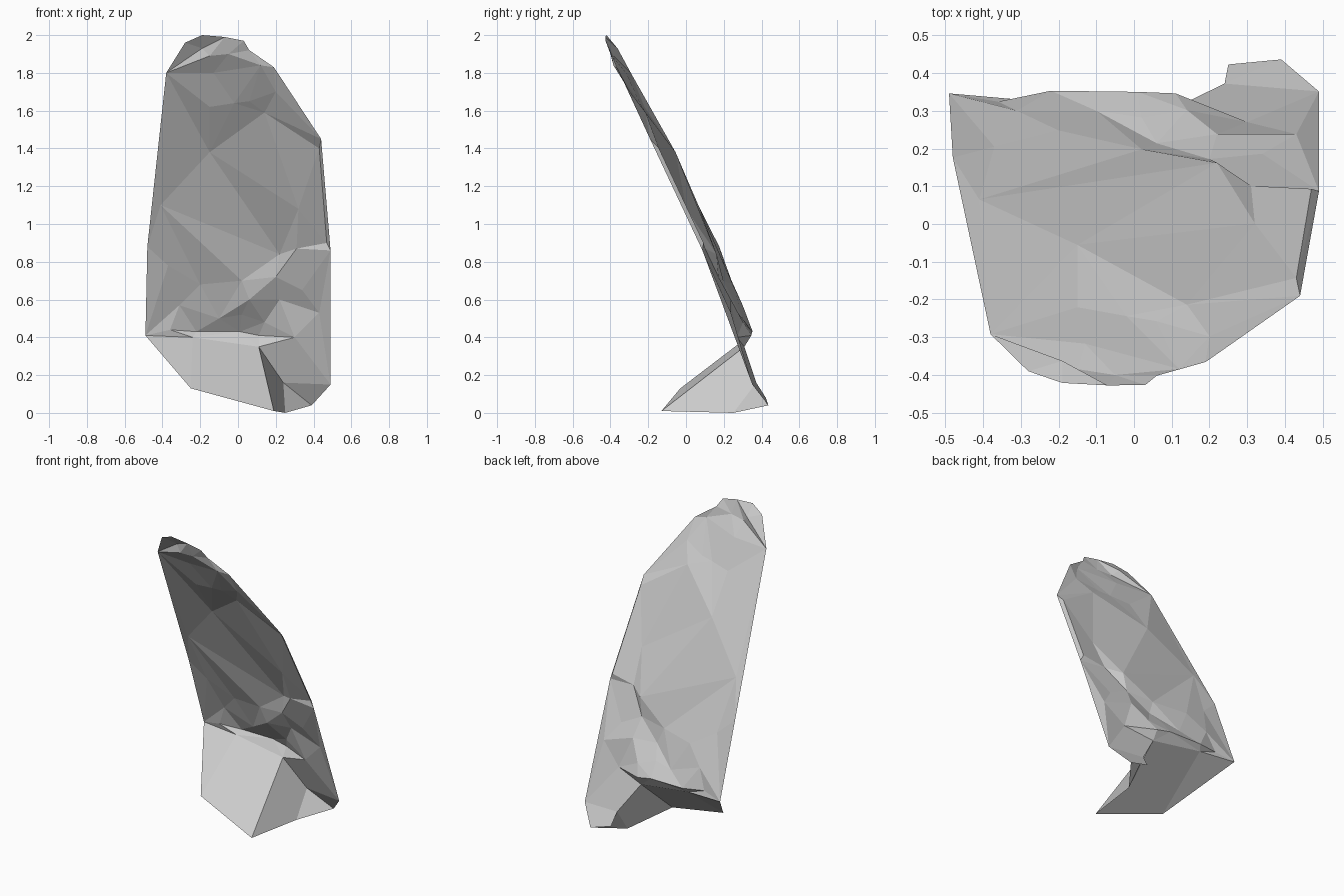
import bpy
from mathutils import Vector
from mathutils.geometry import delaunay_2d_cdt

cube = bpy.data.objects.get("Cube")
if cube:
    bpy.data.objects.remove(cube, do_unlink=True)

# One plain grey for the whole sheet
grey = bpy.data.materials.new("plain grey")
grey.use_nodes = True
colour = (0.6, 0.6, 0.6, 1)
grey.diffuse_color = colour
grey.node_tree.nodes["Principled BSDF"].inputs["Base Color"].default_value = colour

# Side profile of the leaning slab, as (height, depth)
lean_profile = [(0, .48), (.04, .475), (.15, .4), (.4, .3), (.6, .24),
                (.9, .12), (1.4, -.12), (1.8, -.33), (2, -.44)]


def lean_depth(height):
    """Interpolate the depth of the leaning slab at a given height."""
    for (low, near), (high, far) in zip(lean_profile, lean_profile[1:]):
        if height <= high:
            return near + (far - near) * (height - low) / (high - low)
    return lean_profile[-1][1]


def on_slab(across, height, lift=0):
    """Place a point on the slab, which is also slightly twisted."""
    return Vector((across, lean_depth(height) - across / 10 + lift, height))


def make_sheet(name, points, faces):
    """Create a flat-shaded mesh object from points and faces."""
    mesh = bpy.data.meshes.new(name)
    mesh.from_pydata(points, [], faces)
    mesh.materials.append(grey)
    mesh.update()
    sheet = bpy.data.objects.new(name, mesh)
    bpy.context.collection.objects.link(sheet)
    return sheet


# Corners shared by the slab and the folded foot
left_corner, hem, right_corner = (-.49, .41), (-.24, .4), (.11, .35)
notch, heel = (.24, .16), (.39, .04)

# Slab outline, running round from the lower left corner
outline = [left_corner, hem, right_corner, notch, (.25, .08), heel,
           (.49, .15), (.49, .86), (.44, 1.45), (.19, 1.83), (.06, 1.92),
           (.03, 1.97), (-.07, 1.99), (-.19, 2), (-.28, 1.96),
           (-.38, 1.8), (-.48, .88)]

# Crumples: points grouped by how far they stand out of the slab
crumples = {
    "hem_lumps": (.06, [(.11, .41), (.01, .43)]),
    "high_ridges": (.04, [(-.15, 1.38), (.22, .84), (-.22, .43),
                          (.14, .48)]),
    "low_ridges": (.02, [(.43, 1.4), (.14, 1.59), (.02, .52), (-.2, .68),
                         (.22, .6), (-.31, .57), (.43, .53), (.47, .9),
                         (-.1, .5), (-.19, 1.93)]),
    "level_points": (0, [(.2, .72), (-.41, 1.1), (.02, .7), (-.15, 1.62),
                         (.2, 1.7), (-.36, .44), (.3, .4), (.32, 1.08),
                         (.31, .87), (.34, .65), (-.13, 1.8), (.06, 1.65),
                         (-.37, .78), (-.02, 1.64), (-.1, 1.68)]),
    "hollows": (-.02, [(.06, .6), (-.05, 1.9), (.12, 1.84),
                       (-.15, 1.89)]),
}

flat_points = [Vector(point) for point in outline]
lifts = [0] * len(outline)
for lift, points in crumples.values():
    flat_points += [Vector(point) for point in points]
    lifts += [lift] * len(points)

# Triangulate inside the outline, then push the points out to their depth
rim = list(range(len(outline)))
verts, _, faces, sources, _, _ = delaunay_2d_cdt(
    flat_points, [], [rim], 1, .0001)
slab_points = [on_slab(v.x, v.y, lifts[source[0]] if source else 0)
               for v, source in zip(verts, sources)]
make_sheet("crumpled_slab", slab_points, faces)

# Folded foot: a front flap with a return along its right side
foot_points = [on_slab(*corner)
               for corner in (left_corner, hem, right_corner, notch, heel)]
flap_left = Vector((-.25, -.03, .13))
flap_tip = Vector((.19, -.13, .01))
foot_back = Vector((.25, .25, 0))
foot_points += [flap_left, flap_tip, foot_back]
foot_faces = [(0, 5, 1), (1, 5, 6, 2), (2, 6, 7, 3), (3, 7, 4)]
make_sheet("folded_foot", foot_points, foot_faces)
